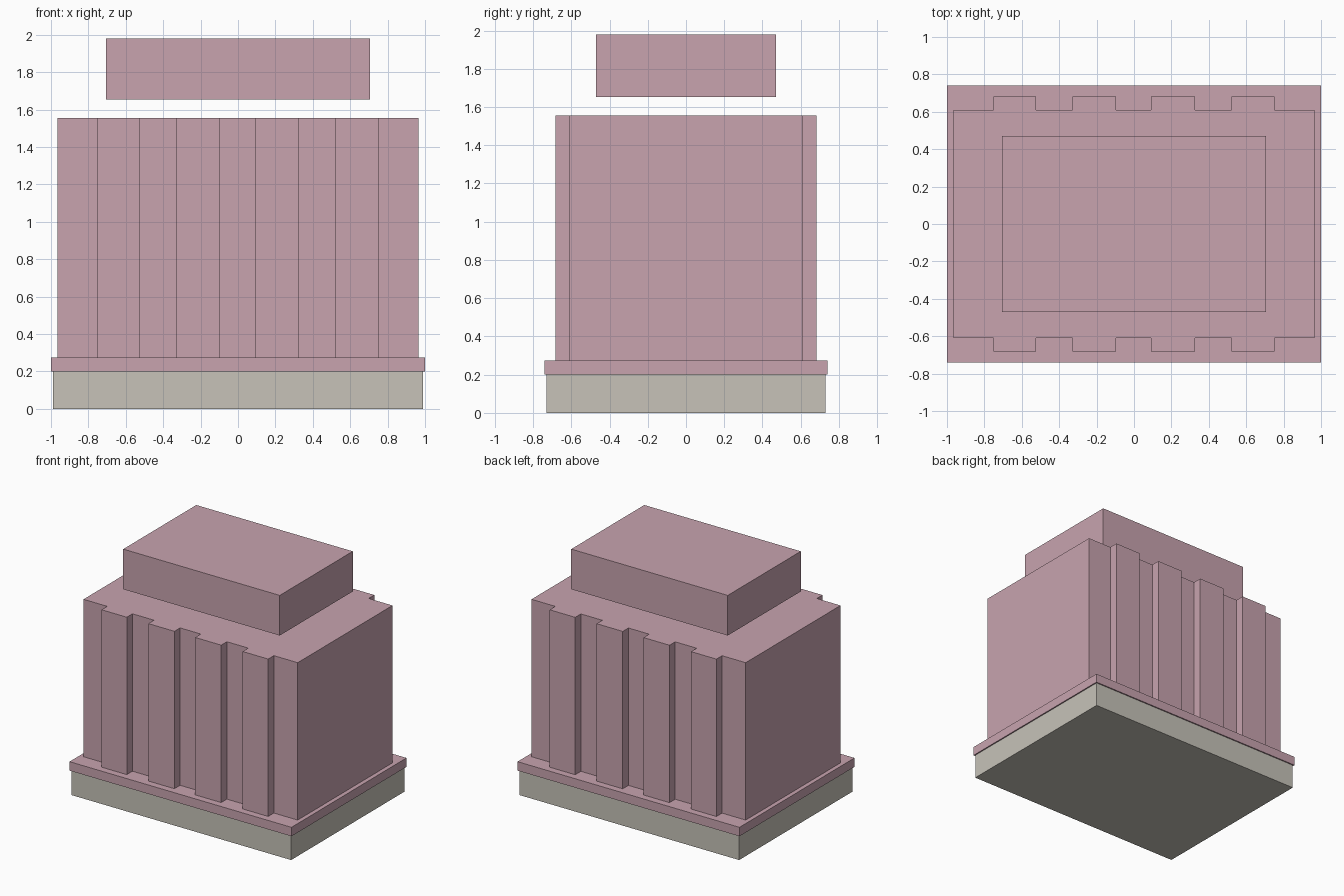
import bpy
import bmesh

cube = bpy.data.objects.get("Cube")
if cube:
    bpy.data.objects.remove(cube, do_unlink=True)


def material(name, rgb):
    mat = bpy.data.materials.new(name)
    mat.use_nodes = True
    colour = (*rgb, 1)
    mat.diffuse_color = colour
    mat.node_tree.nodes["Principled BSDF"].inputs["Base Color"].default_value = colour
    return mat


pink = material("dusty pink", (0.58, 0.37, 0.43))
stone = material("pale stone", (0.57, 0.545, 0.485))


def extrude_outline(name, outline, bottom, top, mat):
    """Raise a counter-clockwise plan outline into a solid."""
    bm = bmesh.new()
    floor = bm.faces.new([bm.verts.new((x, y, bottom)) for x, y in outline])
    raised = bmesh.ops.extrude_face_region(bm, geom=[floor], use_keep_orig=True)
    verts = [v for v in raised["geom"] if isinstance(v, bmesh.types.BMVert)]
    bmesh.ops.translate(bm, verts=verts, vec=(0, 0, top - bottom))
    bmesh.ops.recalc_face_normals(bm, faces=bm.faces)
    mesh = bpy.data.meshes.new(name)
    bm.to_mesh(mesh)
    bm.free()
    mesh.materials.append(mat)
    obj = bpy.data.objects.new(name, mesh)
    bpy.context.collection.objects.link(obj)
    return obj


def rectangle(x, y):
    return [(-x, -y), (x, -y), (x, y), (-x, y)]


# Foundation and the thin slab overhanging it
extrude_outline("foundation", rectangle(0.99, 0.73), 0, 0.2, stone)
extrude_outline("floor_slab", rectangle(1.0, 0.74), 0.2, 0.273, pink)

# Main block, with four pilasters stepping out of the front and back walls
wall_x, wall_y, pilaster_y = 0.965, 0.61, 0.683
pilasters = [(-0.752, -0.524), (-0.33, -0.095), (0.092, 0.327), (0.52, 0.75)]
front = [(-wall_x, -wall_y)]
for x0, x1 in pilasters:
    front += [(x0, -wall_y), (x0, -pilaster_y), (x1, -pilaster_y), (x1, -wall_y)]
front.append((wall_x, -wall_y))
back = [(x, -y) for x, y in reversed(front)]
extrude_outline("main_block", front + back, 0.273, 1.555, pink)

# Upper block, held clear above the main roof
extrude_outline("roof_block", rectangle(0.705, 0.47), 1.653, 1.98, pink)
